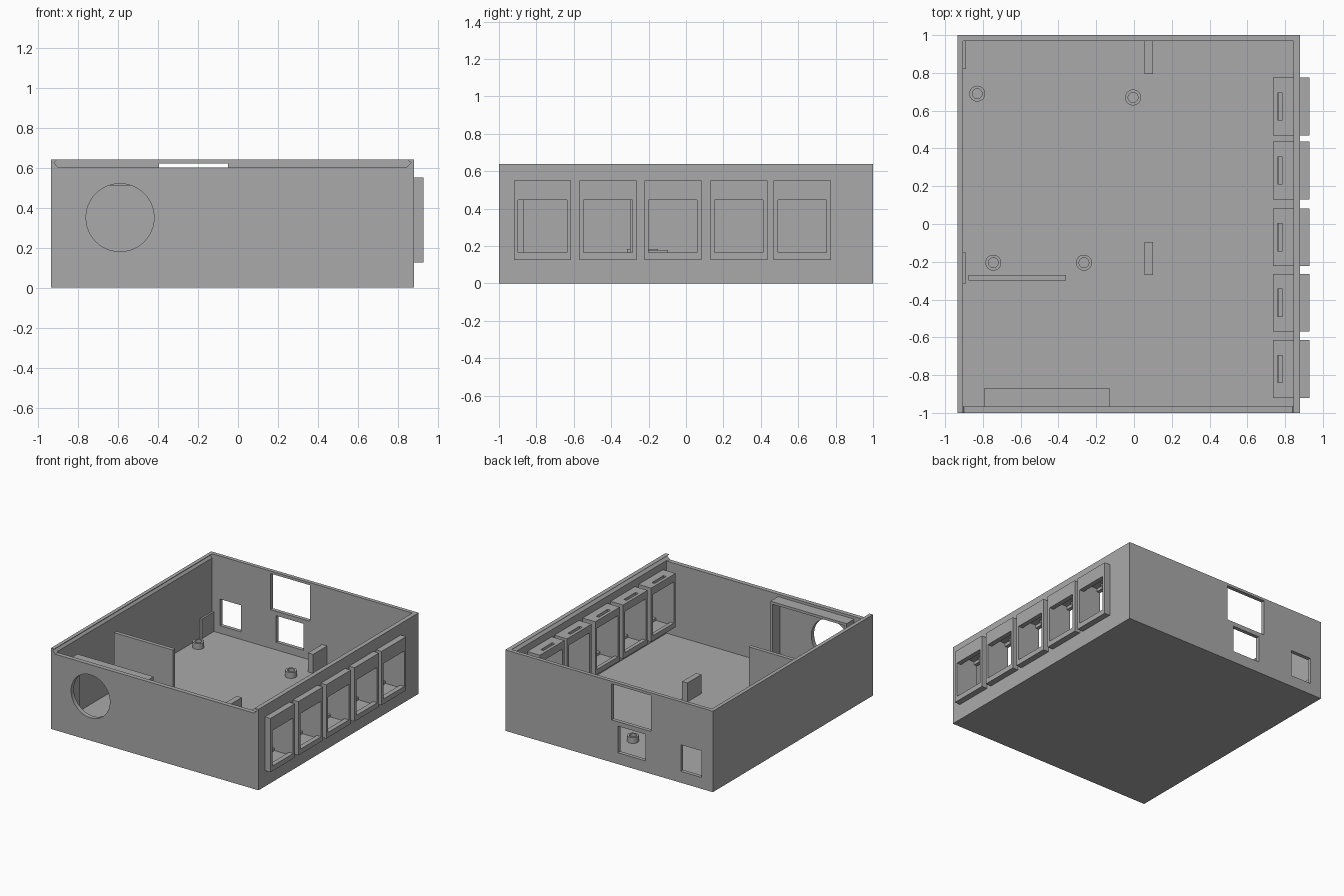
import bpy, bmesh, math
from mathutils import Matrix, Vector

old = bpy.data.objects.get("Cube")
if old:
    bpy.data.objects.remove(old, do_unlink=True)

grey = bpy.data.materials.new("plain grey")
grey.use_nodes = True
GREY = (0.4, 0.4, 0.4, 1)
grey.diffuse_color = GREY
grey.node_tree.nodes["Principled BSDF"].inputs["Base Color"].default_value = GREY


def finish(name, bm):
    bmesh.ops.recalc_face_normals(bm, faces=bm.faces)
    mesh = bpy.data.meshes.new(name)
    bm.to_mesh(mesh)
    bm.free()
    mesh.materials.append(grey)
    obj = bpy.data.objects.new(name, mesh)
    bpy.context.collection.objects.link(obj)
    return obj


def box(name, x, y, z):
    """Box from (min, max) pairs."""
    bm = bmesh.new()
    lo, hi = (Vector(p) for p in zip(x, y, z))
    place = Matrix.Translation((lo + hi) / 2) @ Matrix.Diagonal((*(hi - lo), 1))
    bmesh.ops.create_cube(bm, size=1, matrix=place)
    return finish(name, bm)


def cylinder(name, centre, radius, depth, axis="Z"):
    bm = bmesh.new()
    turn = Matrix.Rotation(math.pi / 2, 4, "X") if axis == "Y" else Matrix()
    bmesh.ops.create_cone(bm, cap_ends=True, segments=48, radius1=radius, radius2=radius,
                          depth=depth, matrix=Matrix.Translation(centre) @ turn)
    return finish(name, bm)


def prism(name, profile, y0, y1):
    """Extrude an x-z profile along y."""
    bm = bmesh.new()
    face = bm.faces.new([bm.verts.new((x, y0, z)) for x, z in profile])
    new = bmesh.ops.extrude_face_region(bm, geom=[face])["geom"]
    bmesh.ops.translate(bm, vec=(0, y1 - y0, 0),
                        verts=[v for v in new if isinstance(v, bmesh.types.BMVert)])
    return finish(name, bm)


def cut(obj, *cutters):
    for cutter in cutters:
        mod = obj.modifiers.new("cut", "BOOLEAN")
        mod.operation, mod.solver, mod.object = "DIFFERENCE", "EXACT", cutter
        bpy.context.view_layer.objects.active = obj
        bpy.ops.object.modifier_apply(modifier=mod.name)
        bpy.data.objects.remove(cutter, do_unlink=True)


def smooth(obj):
    bpy.ops.object.select_all(action="DESELECT")
    obj.select_set(True)
    bpy.context.view_layer.objects.active = obj
    bpy.ops.object.shade_smooth_by_angle(angle=math.radians(30))


# Open case with a dovetail channel for a sliding lid
FLOOR = 0.03
JACKS = (-0.767, -0.417, -0.07, 0.283, 0.622)
HALF = 0.153
case = box("case", (-0.935, 0.88), (-1, 1), (0, 0.64))
cut(case, box("cavity", (-0.905, 0.845), (-0.965, 0.97), (FLOOR, 0.8)))
lid = [(-0.905, 0.7), (-0.905, 0.64), (-0.92, 0.625), (-0.9, 0.6),
       (0.84, 0.6), (0.865, 0.625), (0.845, 0.64), (0.845, 0.7)]
cut(case, prism("lid_channel", lid, -1.1, 0.97))

# Round front opening and square back openings
cut(case, cylinder("front_hole", (-0.59, -0.98, 0.35), 0.17, 0.1, "Y"))
for x, z in (((-0.395, -0.05), (0.335, 0.62)),
             ((-0.345, -0.105), (0.09, 0.3)),
             ((-0.835, -0.655), (0.09, 0.3))):
    cut(case, box("back_window", x, (0.9, 1.1), z))

# Jack holders set through the right wall
for i, y in enumerate(JACKS, 1):
    wide = (y - HALF, y + HALF)
    inner = (y - 0.13, y + 0.13)
    cut(case, box("holder_gap", (0.8, 0.95), wide, (0.125, 0.55)))
    holder = box(f"jack_holder_{i}", (0.735, 0.928), wide, (0.125, 0.55))
    cut(holder,
        box("through", (0.6, 1), inner, (0.165, 0.445)),
        box("recess", (0.765, 0.89), inner, (0.145, 0.515)),
        box("rear", (0.6, 0.8), inner, (0.165, 0.49)),
        box("top_slot", (0.76, 0.785), (y - 0.072, y + 0.072), (0.48, 0.7)))
smooth(case)

# Housing round the front opening
housing = box("front_housing", (-0.795, -0.128), (-0.966, -0.87), (FLOOR, 0.58))
cut(housing, box("housing_space", (-0.775, -0.148), (-1.1, -0.8), (0.0, 0.56)))

# Divider, posts and wall ribs
box("divider", (-0.875, -0.36), (-0.3, -0.27), (FLOOR, 0.51))
for label, y in (("back", (0.795, 0.97)), ("front", (-0.27, -0.095))):
    box(f"{label}_post", (0.055, 0.1), y, (FLOOR, 0.18))
for label, y in (("back", (0.82, 0.97)), ("front", (-0.315, -0.15))):
    box(f"{label}_wall_rib", (-0.905, -0.89), y, (FLOOR, 0.185))

# Hollow standoffs on the floor
for i, (x, y) in enumerate(((-0.83, 0.69), (-0.005, 0.67), (-0.745, -0.205), (-0.265, -0.205)), 1):
    standoff = cylinder(f"standoff_{i}", (x, y, 0.053), 0.042, 0.046)
    cut(standoff, cylinder("bore", (x, y, 0.07), 0.026, 0.078))
    smooth(standoff)
